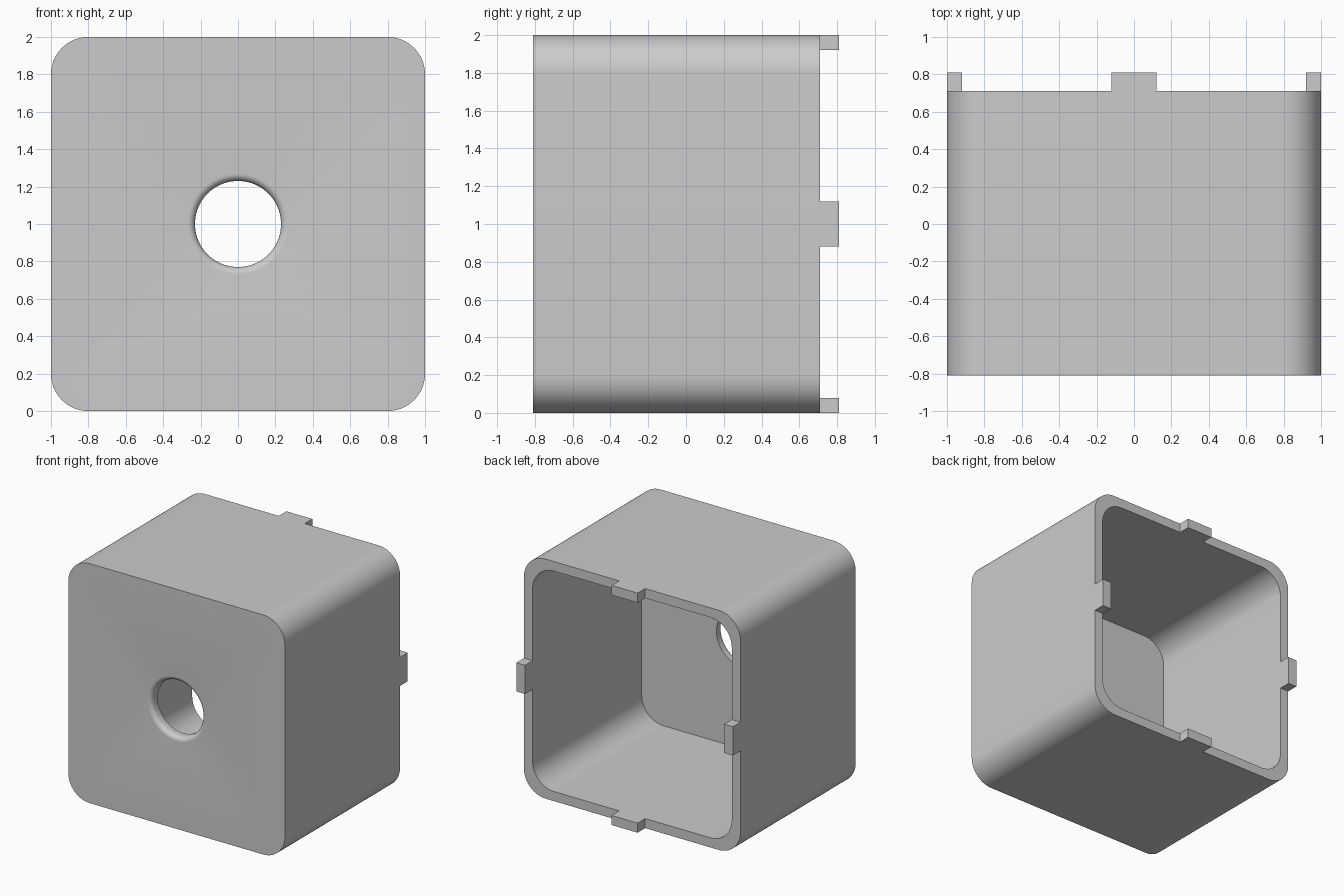
import bpy, bmesh
from math import sin, cos, pi, radians

cube = bpy.data.objects.get("Cube")
if cube:
    bpy.data.objects.remove(cube, do_unlink=True)

# Main sizes
FRONT, RIM, TAB_END = -0.81, 0.71, 0.81
WALL, CORNER, HOLE, FILLET = 0.08, 0.2, 0.23, 0.04
STEPS = 16          # segments per rounded corner

grey = bpy.data.materials.new("light_grey")
grey.use_nodes = True
grey.diffuse_color = (0.6, 0.6, 0.6, 1)
grey.node_tree.nodes["Principled BSDF"].inputs["Base Color"].default_value = (0.6, 0.6, 0.6, 1)


def square_ring(half, radius, y):
    """Rounded square around the y axis, centred at z = 1."""
    pts = []
    for k in range(4):
        mid = pi / 2 * k + pi / 4
        cx = (half - radius) * (1 if cos(mid) > 0 else -1)
        cz = (half - radius) * (1 if sin(mid) > 0 else -1)
        for j in range(STEPS + 1):
            a = pi / 2 * (k + j / STEPS)
            pts.append((cx + radius * cos(a), y, 1 + cz + radius * sin(a)))
    return pts


def circle_ring(radius, y):
    """Circle with the same point count as the rounded square."""
    n = 4 * (STEPS + 1)
    return [(radius * cos(2 * pi * (i + 0.5) / n), y,
             1 + radius * sin(2 * pi * (i + 0.5) / n)) for i in range(n)]


def finish(bm, name):
    bmesh.ops.recalc_face_normals(bm, faces=bm.faces)
    mesh = bpy.data.meshes.new(name)
    bm.to_mesh(mesh)
    bm.free()
    mesh.materials.append(grey)
    obj = bpy.data.objects.new(name, mesh)
    bpy.context.collection.objects.link(obj)
    return obj


# Housing: one closed loop of rings, from the hole fillet round to the front face
rings = []
for i in range(9):
    a = pi / 2 * i / 8
    rings.append(circle_ring(HOLE + FILLET * (1 - sin(a)), FRONT + FILLET * (1 - cos(a))))
rings.append(circle_ring(HOLE, FRONT + WALL))
rings.append(square_ring(1 - WALL, CORNER, FRONT + WALL))
rings.append(square_ring(1 - WALL, CORNER, RIM))
rings.append(square_ring(1, CORNER, RIM))
rings.append(square_ring(1, CORNER, FRONT))

bm = bmesh.new()
loops = [[bm.verts.new(p) for p in ring] for ring in rings]
for r, a in enumerate(loops):
    b = loops[(r + 1) % len(loops)]
    for i in range(len(a)):
        j = (i + 1) % len(a)
        bm.faces.new((a[i], a[j], b[j], b[i]))
housing = finish(bm, "housing")
bpy.ops.object.select_all(action='DESELECT')
housing.select_set(True)
bpy.context.view_layer.objects.active = housing
bpy.ops.object.shade_smooth_by_angle(angle=radians(30))


# Locating tabs in the middle of each rim side
def tab(name, x, z, width, height):
    bm = bmesh.new()
    bmesh.ops.create_cube(bm, size=1)
    bmesh.ops.scale(bm, verts=bm.verts, vec=(width, TAB_END - RIM, height))
    bmesh.ops.translate(bm, verts=bm.verts, vec=(x, (RIM + TAB_END) / 2, z))
    finish(bm, name)


reach = 1 - WALL / 2
for side, s in (("left", 1), ("right", -1)):
    tab(side + "_tab", s * reach, 1, WALL, 0.24)
for side, s in (("top", 1), ("bottom", -1)):
    tab(side + "_tab", 0, 1 + s * reach, 0.24, WALL)
